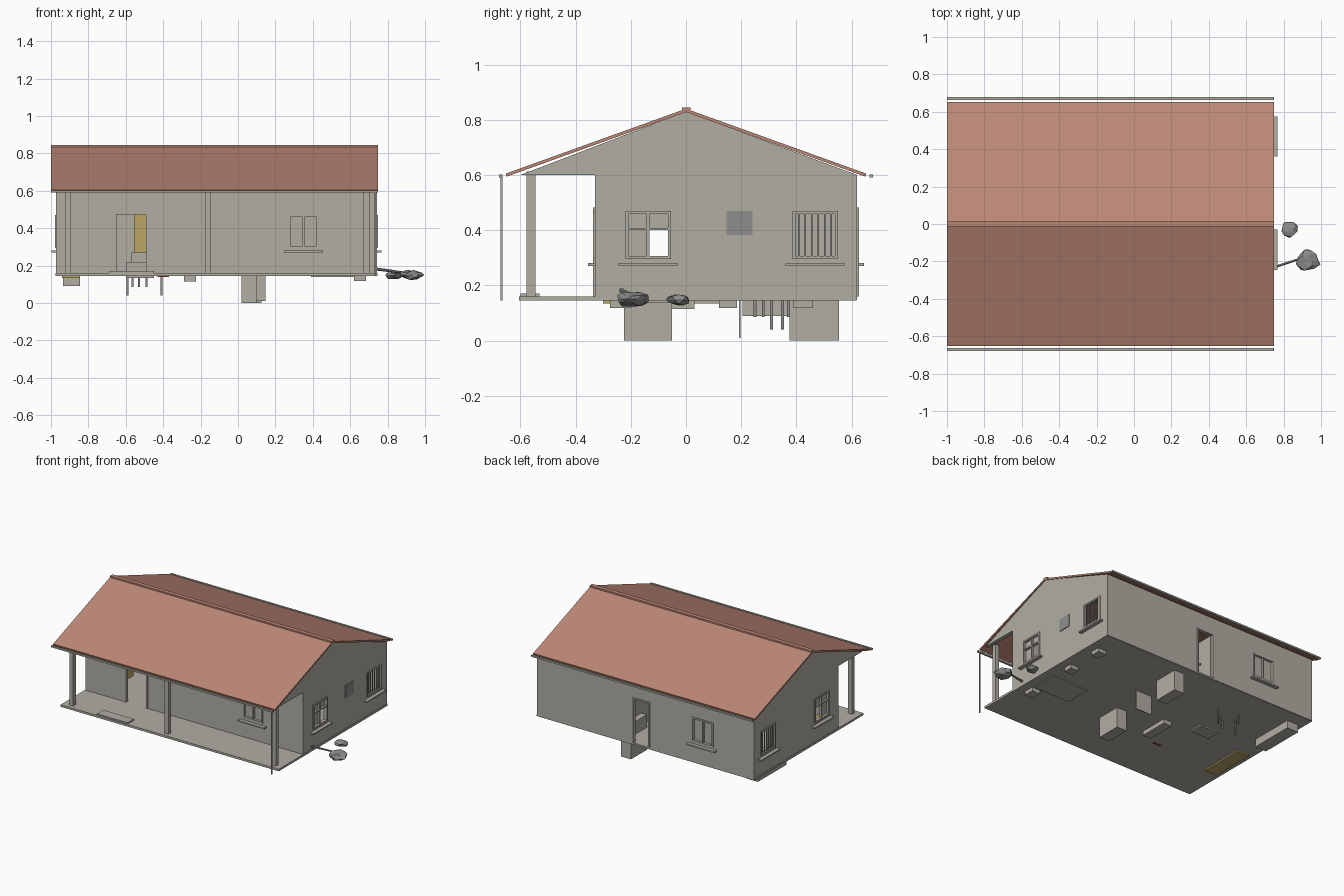
import bpy, bmesh, math, random
from mathutils import Vector

if "Cube" in bpy.data.objects:
    bpy.data.objects.remove(bpy.data.objects["Cube"], do_unlink=True)


def material(name, r, g, b):
    m = bpy.data.materials.new(name)
    m.use_nodes = True
    m.diffuse_color = (r, g, b, 1)
    m.node_tree.nodes["Principled BSDF"].inputs["Base Color"].default_value = (r, g, b, 1)
    return m


plaster = material("warm grey plaster", .44, .42, .37)
tile = material("terracotta tile", .50, .245, .18)
grey = material("cool grey", .27, .27, .26)
ochre = material("ochre", .49, .38, .13)
red = material("red", .4, .05, .04)


def finish(name, bm, mat):
    bmesh.ops.recalc_face_normals(bm, faces=bm.faces)
    mesh = bpy.data.meshes.new(name)
    bm.to_mesh(mesh)
    bm.free()
    ob = bpy.data.objects.new(name, mesh)
    if mat:
        mesh.materials.append(mat)
    bpy.context.collection.objects.link(ob)
    return ob


def box(name, xs, ys, zs, mat=plaster):
    """Box from the two limits on each axis."""
    bm = bmesh.new()
    bmesh.ops.create_cube(bm, size=1)
    for v in bm.verts:
        v.co = [sum(lim) / 2 + c * abs(lim[1] - lim[0]) for c, lim in zip(v.co, (xs, ys, zs))]
    return finish(name, bm, mat)


def prism(name, profile, x0, x1, mat):
    """Extrude a y-z profile along x."""
    bm = bmesh.new()
    face = bm.faces.new([bm.verts.new((x0, y, z)) for y, z in profile])
    new = bmesh.ops.extrude_face_region(bm, geom=[face])["geom"]
    bmesh.ops.translate(bm, vec=(x1 - x0, 0, 0),
                        verts=[g for g in new if isinstance(g, bmesh.types.BMVert)])
    return finish(name, bm, mat)


# House extents
LEFT, RIGHT, FRONT, BACK = -.972, .742, -.33, .62
FLOOR, EAVE, RIDGE, THICK = .16, .6, .83, .025
SIDES = {"right": ("x", RIGHT, 1), "left": ("x", LEFT, -1),
         "front": ("y", FRONT, -1), "back": ("y", BACK, 1)}


def wall_box(name, side, us, ds, zs, mat=plaster):
    """Box on a wall: us runs along it, ds is the outward depth."""
    axis, pos, sign = SIDES[side]
    depth = sorted(pos + sign * d for d in ds)
    return box(name, depth, us, zs, mat) if axis == "x" else box(name, us, depth, zs, mat)


# Walls with openings cut out
walls = box("walls", (LEFT, RIGHT), (FRONT, BACK), (.148, EAVE))
LOW, HIGH = .295, .47
windows = [("front", .27, .43, "glazed"), ("back", -.65, -.48, "glazed")]
for s in ("left", "right"):
    windows += [(s, -.22, -.055, "half_open"), (s, .385, .55, "barred")]
doors = [("front", -.66, -.48), ("back", -.15, -.01)]
cutters = [box("cutter", (LEFT + THICK, RIGHT - THICK), (FRONT + THICK, BACK - THICK), (.1, .7), None)]
cutters += [wall_box("cutter", s, (a, b), (-.06, .06), (LOW, HIGH), None) for s, a, b, _ in windows]
cutters += [wall_box("cutter", s, (a, b), (-.06, .06), (FLOOR, .48), None) for s, a, b in doors]
for cutter in cutters:
    mod = walls.modifiers.new("cut", "BOOLEAN")
    mod.operation, mod.solver, mod.object = "DIFFERENCE", "EXACT", cutter
    bpy.context.view_layer.objects.active = walls
    bpy.ops.object.modifier_apply(modifier=mod.name)
    bpy.data.objects.remove(cutter, do_unlink=True)


def frame(name, side, a, b, z0, z1, bottom=True):
    t, d = .011, (-.02, .006)
    wall_box(name + "_jamb_a", side, (a, a + t), d, (z0, z1))
    wall_box(name + "_jamb_b", side, (b - t, b), d, (z0, z1))
    wall_box(name + "_head", side, (a + t, b - t), d, (z1 - t, z1))
    if bottom:
        wall_box(name + "_base", side, (a + t, b - t), d, (z0, z0 + t))


# Windows
for side, a, b, kind in windows:
    name = f"{side}_{kind}_window"
    mid = (a + b) / 2
    frame(name, side, a, b, LOW, HIGH)
    wall_box(name + "_sill", side, (a - .025, b + .025), (-.02, .025), (.271, .281))
    if kind == "barred":
        for i in range(1, 7):
            u = a + (b - a) * i / 7
            wall_box(name + "_bar", side, (u - .003, u + .003), (-.004, .002), (LOW, HIGH), grey)
    else:
        wall_box(name + "_mullion", side, (mid - .005, mid + .005), (-.015, .002), (LOW, HIGH))
        if kind == "glazed":
            wall_box(name + "_pane", side, (a, b), (-.018, -.012), (LOW, HIGH))
        else:
            wall_box(name + "_top_pane", side, (a, b), (-.018, -.012), (.405, HIGH))
            wall_box(name + "_side_pane", side, (a, mid), (-.018, -.012), (LOW, .405))
            wall_box(name + "_rail", side, (a, b), (-.016, .002), (.400, .408))
wall_box("small_vent_window", "right", (.147, .24), (-.01, .005), (.382, .47), grey)

# Doors
for side, a, b in doors:
    frame(side + "_door_frame", side, a, b, FLOOR, .483, bottom=False)
box("back_door", (-.145, -.135), (.485, .605), (FLOOR, .475))
box("back_door_handle", (-.135, -.125), (.50, .51), (.30, .31), grey)
box("inner_door", (-.555, -.48), (.20, .21), (FLOOR, .48), ochre)
box("inner_wall", (.09, .11), (.16, .594), (FLOOR, .59))

# Porch and floor
box("floor_slab", (-.975, .745), (-.605, .617), (.145, FLOOR))
box("porch_step", (-.69, -.45), (-.60, -.53), (.158, .17))
for x in (-.911, -.16, .687):
    box("porch_column", (x - .015, x + .015), (-.577, -.546), (FLOOR, .612))
box("downpipe", (.73, .738), (-.672, -.664), (.145, .597))

# Gables, roof slopes, ridge and gutters
for x in (LEFT, RIGHT - THICK):
    prism("gable_wall", [(-.6, EAVE), (.62, EAVE), (0, RIDGE)], x, x + THICK, plaster)
for sign, label in ((-1, "front"), (1, "back")):
    prism(label + "_roof_slope",
          [(0, RIDGE - .002), (sign * .65, .594), (sign * .653, .605), (0, RIDGE + .010)],
          -1, .748, tile)
    box(label + "_gutter", (-1, .748), sorted((sign * .664, sign * .678)), (.591, .602))
box("ridge_cap", (-1, .748), (-.014, .016), (.831, .845), tile)

# Furniture that reaches through the floor
for name, xs, ys, zs, mat in (
        ("front_cupboard", (.02, .10), (-.225, -.05), (0, .25), plaster),
        ("back_cupboard", (.045, .125), (.375, .555), (0, .25), plaster),
        ("upright_panel", (.02, .147), (.192, .198), (.01, .24), plaster),
        ("bench", (-.29, -.225), (-.18, .03), (.115, .20), plaster),
        ("coffee_table", (-.60, -.45), (.03, .13), (.135, .22), plaster),
        ("sofa_seat", (-.57, -.48), (.05, .12), (.2, .27), plaster),
        ("bed", (-.94, -.845), (-.30, .03), (.135, .24), ochre),
        ("sideboard", (-.935, -.845), (.205, .525), (.09, .24), plaster),
        ("rug", (.39, .68), (-.19, 0), (.139, .165), plaster),
        ("red_strip", (-.43, -.37), (-.25, -.24), (.14, .15), red)):
    box(name, xs, ys, zs, mat)
for y0, y1 in ((-.275, -.20), (.12, .185), (.39, .46)):
    box("small_crate", (.62, .685), (y0, y1), (.118, .19))
for x, y, z in ((-.59, .31, .04), (-.41, .35, .04), (-.53, .25, .085), (-.49, .28, .085), (-.565, .37, .085)):
    box("table_leg", (x - .005, x + .005), (y - .005, y + .005), (z, .2), grey)

# Loose rocks beside the house
random.seed(4)
for name, x, y, z, radius, high in (("small_rock", .83, -.025, .147, .046, .022),
                                    ("large_rock", .93, -.195, .150, .066, .028)):
    bm = bmesh.new()
    bmesh.ops.create_icosphere(bm, subdivisions=2, radius=1)
    for v in bm.verts:
        c = v.co * random.uniform(.75, 1.1)
        v.co = (x + c.x * radius, y + c.y * radius, z + c.z * high)
    finish(name, bm, grey)

# Slanted stick leaning from the wall to the rock
start, end = Vector((.738, -.235, .182)), Vector((.89, -.185, .162))
bm = bmesh.new()
bmesh.ops.create_cone(bm, cap_ends=True, segments=6, radius1=.008, radius2=.006, depth=(end - start).length)
stick = finish("stick", bm, grey)
stick.location = (start + end) / 2
stick.rotation_euler = (end - start).to_track_quat("Z", "Y").to_euler()
